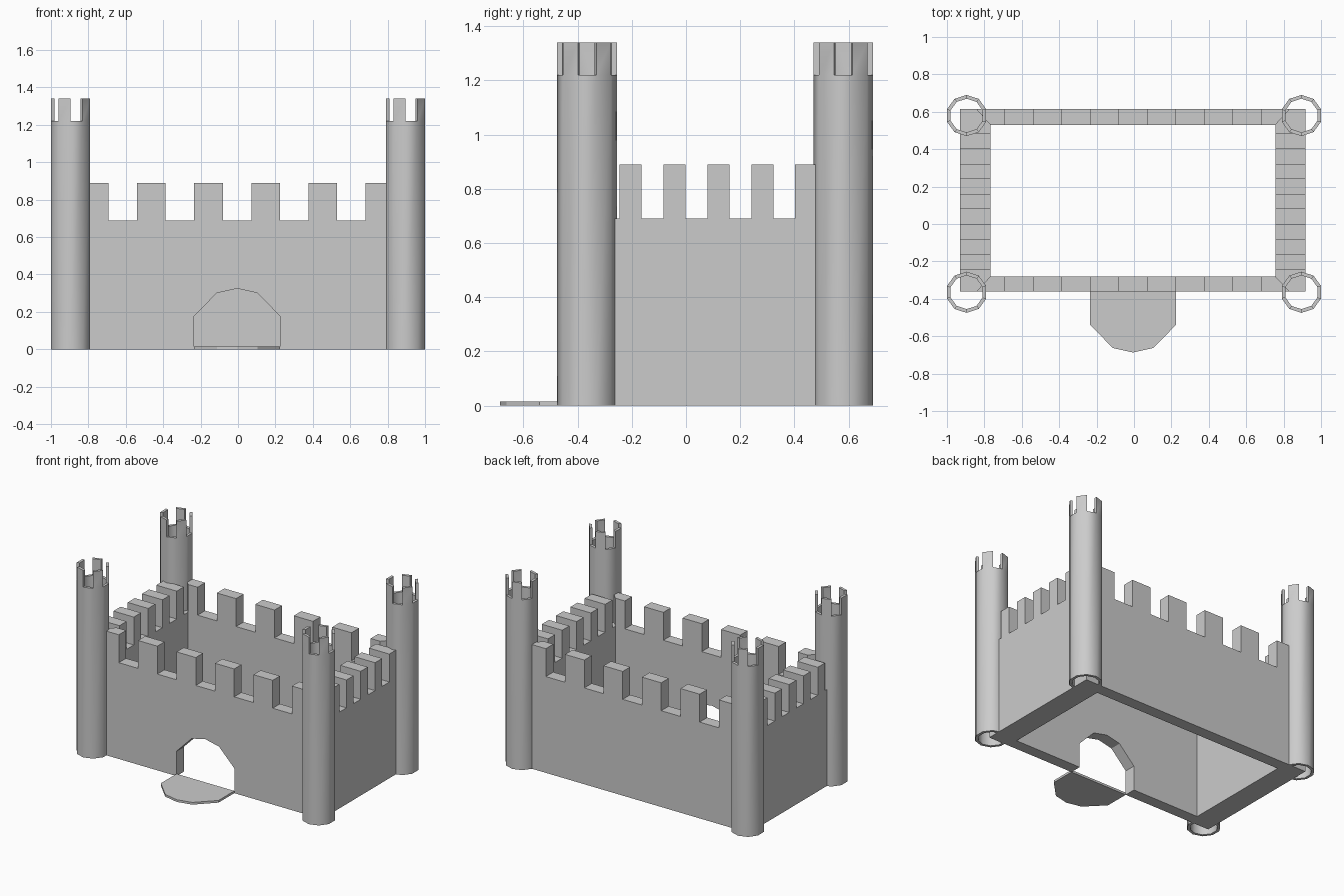
import bpy, bmesh
from math import sin, cos, pi, radians

if "Cube" in bpy.data.objects:
    bpy.data.objects.remove(bpy.data.objects["Cube"])

OUT_X, IN_X = (-0.93, 0.918), (-0.768, 0.756)
OUT_Y, IN_Y = (-0.362, 0.615), (-0.28, 0.53)
WALK, TOP = 0.69, 0.89
# half-round gate outline (across, along), shared by opening and drawbridge
ARCH = [(-0.234, 0), (-0.234, 0.178), (-0.113, 0.301), (-0.005, 0.325),
        (0.103, 0.301), (0.224, 0.178), (0.224, 0)]


def finish(name, bm):
    bmesh.ops.remove_doubles(bm, verts=bm.verts, dist=0.0005)
    bmesh.ops.recalc_face_normals(bm, faces=bm.faces)
    me = bpy.data.meshes.new(name)
    bm.to_mesh(me)
    bm.free()
    ob = bpy.data.objects.new(name, me)
    bpy.context.collection.objects.link(ob)
    return ob


def clamp(v, lim):
    return min(max(v, lim[0]), lim[1])


def add_loft(bm, a, b, skip=()):
    """Join two matching outlines with side faces and cap both."""
    va, vb = [bm.verts.new(p) for p in a], [bm.verts.new(p) for p in b]
    bm.faces.new(va)
    bm.faces.new(vb[::-1])
    n = len(va)
    for i in range(n):
        if i not in skip:
            j = (i + 1) % n
            bm.faces.new((va[i], va[j], vb[j], vb[i]))


def add_wall(bm, out, inn, start, width, count, place_out, place_in, gate=()):
    """Crenellated wall with mitred, open ends."""
    prof = [(out[0], 0), *gate, (out[1], 0), (out[1], WALK)]
    right_end = len(prof) - 2
    for k in reversed(range(count)):
        s = start + 2 * k * width
        prof += [(s + width, WALK), (s + width, TOP), (s, TOP), (s, WALK)]
    prof.append((out[0], WALK))
    add_loft(bm, [place_out(s, z) for s, z in prof],
             [place_in(clamp(s, inn), z) for s, z in prof],
             (right_end, len(prof) - 1))


# curtain walls, joined at the mitres
bm = bmesh.new()
for i in (0, 1):
    add_wall(bm, OUT_X, IN_X, -0.844, 0.1525, 6,
             lambda s, z: (s, OUT_Y[i], z), lambda s, z: (s, IN_Y[i], z),
             ARCH if i == 0 else ())
    add_wall(bm, OUT_Y, IN_Y, -0.245, 0.081, 5,
             lambda s, z: (OUT_X[i], s, z), lambda s, z: (IN_X[i], s, z))
finish("curtain_walls", bm)

# lowered drawbridge
bm = bmesh.new()
add_loft(bm, [(x, OUT_Y[0] - y, 0) for x, y in ARCH],
         [(x, OUT_Y[0] - y, 0.016) for x, y in ARCH])
finish("drawbridge", bm)


def tower(name, cx, cy, sides=10, r_out=0.11, r_in=0.09):
    """Open ten-sided tube with a merlon on every other side."""
    def p(r, k, z):
        a = -pi / 2 + 2 * pi * k / sides
        return (cx + r * cos(a), cy + r * sin(a), z)
    bm = bmesh.new()

    def quad(*pts):
        bm.faces.new([bm.verts.new(q) for q in pts])
    for k in range(sides):
        merlon = k % 2 == 1
        for r in (r_out, r_in):
            quad(p(r, k, 0), p(r, k + 1, 0), p(r, k + 1, 1.22), p(r, k, 1.22))
            if merlon:
                quad(p(r, k, 1.22), p(r, k + 1, 1.22), p(r, k + 1, 1.34), p(r, k, 1.34))
        for z in (0, 1.34 if merlon else 1.22):
            quad(p(r_out, k, z), p(r_out, k + 1, z), p(r_in, k + 1, z), p(r_in, k, z))
        # merlon flank
        quad(p(r_out, k, 1.22), p(r_in, k, 1.22), p(r_in, k, 1.34), p(r_out, k, 1.34))
    ob = finish(name, bm)
    bpy.ops.object.select_all(action='DESELECT')
    ob.select_set(True)
    bpy.context.view_layer.objects.active = ob
    bpy.ops.object.shade_smooth_by_angle(angle=radians(40))


# corner towers
for side, x in (("left", -0.895), ("right", 0.895)):
    for end, y in (("front", -0.365), ("back", 0.58)):
        tower(f"{end}_{side}_tower", x, y)
